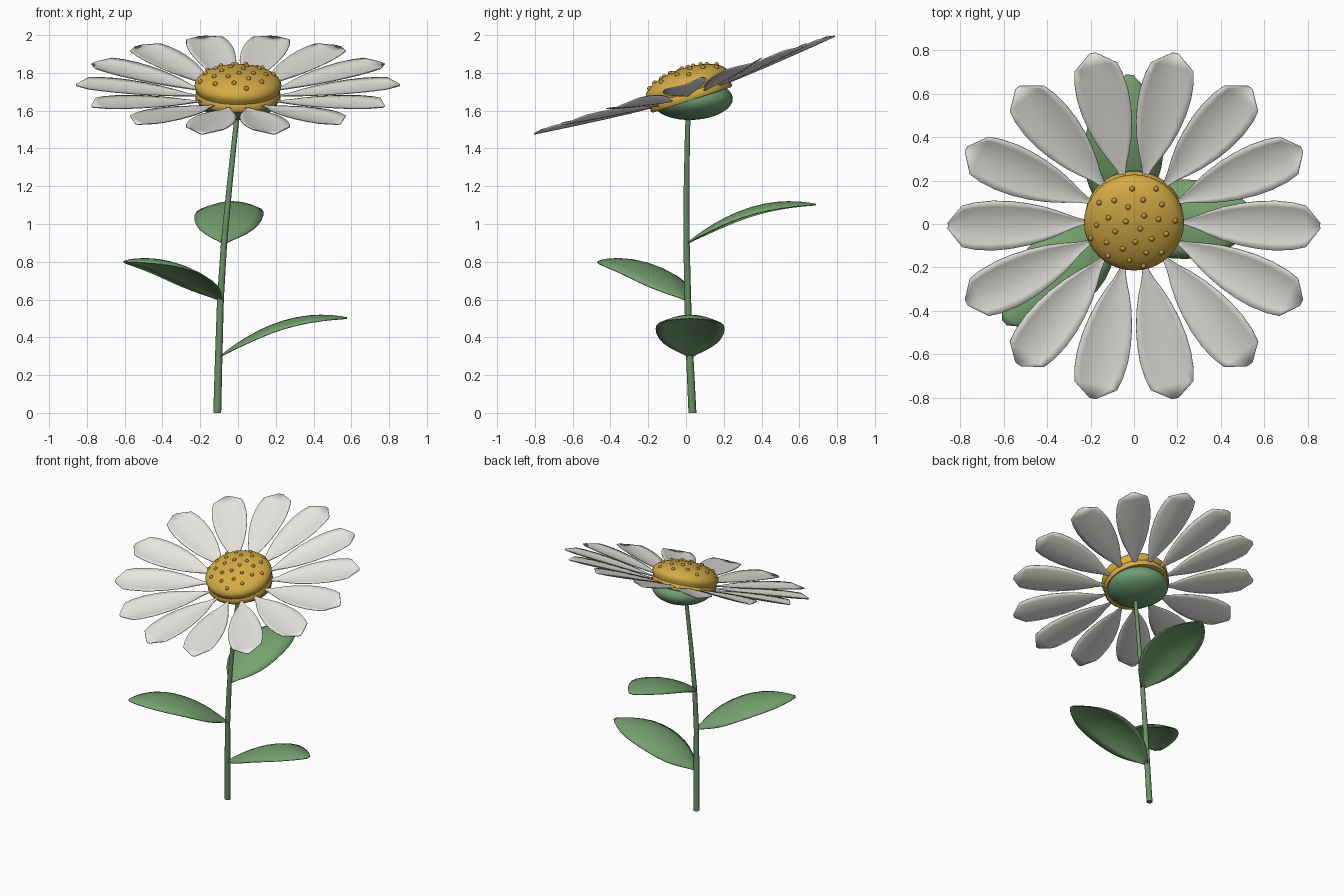
import bpy, bmesh, math
from mathutils import Matrix, Vector

if "Cube" in bpy.data.objects:
    bpy.data.objects.remove(bpy.data.objects["Cube"])


def material(name, rgb):
    m = bpy.data.materials.new(name)
    m.diffuse_color = (*rgb, 1)
    m.use_nodes = True
    m.node_tree.nodes["Principled BSDF"].inputs["Base Color"].default_value = m.diffuse_color
    return m


WHITE = material("petal white", (0.80, 0.79, 0.75))
GOLD = material("disc gold", (0.66, 0.41, 0.06))
DARK_GOLD = material("floret gold", (0.50, 0.30, 0.045))
LEAF = material("leaf green", (0.18, 0.36, 0.16))
STEM = material("stem green", (0.14, 0.29, 0.13))
CALYX = material("calyx green", (0.16, 0.35, 0.17))

# Flower head frame: tilted forward towards -y
TILT = math.radians(18)
HEAD = Matrix.Translation((0, 0.003, 1.70)) @ Matrix.Rotation(TILT, 4, 'X')


def finish(bm, name, mat, matrix=Matrix(), angle=50):
    bmesh.ops.recalc_face_normals(bm, faces=bm.faces)
    mesh = bpy.data.meshes.new(name)
    bm.to_mesh(mesh)
    bm.free()
    ob = bpy.data.objects.new(name, mesh)
    bpy.context.collection.objects.link(ob)
    mesh.materials.append(mat)
    ob.matrix_world = matrix
    bpy.ops.object.select_all(action='DESELECT')
    ob.select_set(True)
    bpy.context.view_layer.objects.active = ob
    bpy.ops.object.shade_smooth_by_angle(angle=math.radians(angle))
    return ob


def blade(name, outline, rise, drop, thickness, mat, matrix):
    """Arched blade along +x; outline holds (distance, half width)."""
    bm = bmesh.new()
    widest = max(w for _, w in outline)
    steps = [i / 4 for i in range(-4, 5)]
    rows = []
    for d, w in outline:
        rows.append([bm.verts.new((d, w * s, rise(d) - drop * (w / widest) * s * s))
                     for s in steps])
    for a, b in zip(rows, rows[1:]):
        for i in range(len(steps) - 1):
            bm.faces.new((a[i], b[i], b[i + 1], a[i + 1]))
    ob = finish(bm, name, mat, matrix)
    # make the blade's upper side the outside
    if ob.data.polygons[0].normal.z < 0:
        ob.data.flip_normals()
    mod = ob.modifiers.new("thickness", 'SOLIDIFY')
    mod.thickness = thickness
    mod.offset = 0
    return ob


def lathe(name, profile, mat, matrix, sides=40):
    bm = bmesh.new()
    vs = [bm.verts.new((r, 0, z)) for r, z in profile]
    es = [bm.edges.new(p) for p in zip(vs, vs[1:])]
    bmesh.ops.spin(bm, geom=vs + es, axis=(0, 0, 1), cent=(0, 0, 0),
                   steps=sides, angle=math.tau, use_duplicate=False)
    bmesh.ops.remove_doubles(bm, verts=bm.verts, dist=1e-4)
    return finish(bm, name, mat, matrix)


# Petals: fourteen cupped blades around the tilted head, pointed at the root
petal_outline = [(0.19, 0.006), (0.23, 0.012), (0.28, 0.028), (0.34, 0.055),
                 (0.41, 0.081), (0.49, 0.102), (0.57, 0.115), (0.65, 0.120),
                 (0.73, 0.114), (0.79, 0.100), (0.856, 0.014)]
for i in range(14):
    blade("petal", petal_outline, lambda d: -0.024 + 0.06 * (max(d - 0.2, 0) / 0.656) ** 1.2,
          -0.022, 0.005, WHITE, HEAD @ Matrix.Rotation(math.tau * i / 14, 4, 'Z'))

# Flower centre: short collar under a flattened dome
R, H, Z0 = 0.23, 0.094, 0.03
disc = [(0, -0.05), (0.219, -0.05), (0.226, -0.04), (0.224, -0.015), (0.218, -0.005)]
disc += [(R * math.cos(a), Z0 + H * math.sin(a))
         for a in [math.radians(-15 + 105 * k / 14) for k in range(14)]]
disc.append((0, Z0 + H))
lathe("flower_centre", disc, GOLD, HEAD @ Matrix.Translation((0, 0.014, 0)))

# Florets: small beads in a spiral over the dome
bm = bmesh.new()
for i in range(26):
    r = 0.21 * math.sqrt((i + 0.5) / 26)
    a = i * 2.39996
    z = Z0 + H * math.sqrt(1 - (r / R) ** 2)
    bmesh.ops.create_uvsphere(bm, u_segments=10, v_segments=6, radius=0.013,
                              matrix=Matrix.Translation((r * math.cos(a), r * math.sin(a) + 0.014, z)))
finish(bm, "florets", DARK_GOLD, HEAD)

# Calyx: flattened ball under the head, level rather than tilted
bm = bmesh.new()
bmesh.ops.create_uvsphere(bm, u_segments=32, v_segments=16, radius=1)
finish(bm, "calyx", CALYX, Matrix.Translation((0, 0.036, 1.655))
       @ Matrix.Rotation(math.radians(3), 4, 'X') @ Matrix.Diagonal((0.212, 0.212, 0.104, 1)))

# Stem: tapered curved tube
path = [(-0.11, 0.034, 0), (-0.102, 0.020, 0.3), (-0.093, 0.009, 0.6),
        (-0.074, 0.003, 0.9), (-0.045, 0.003, 1.2), (-0.013, 0.008, 1.5),
        (0, 0.015, 1.62)]
bm = bmesh.new()
rings = []
for x, y, z in path:
    r = 0.021 - 0.005 * z
    rings.append([bm.verts.new((x + r * math.cos(a), y + r * math.sin(a), z))
                  for a in [math.tau * k / 12 for k in range(12)]])
for a, b in zip(rings, rings[1:]):
    for k in range(12):
        bm.faces.new((a[k], a[(k + 1) % 12], b[(k + 1) % 12], b[k]))
bm.faces.new(rings[0])
bm.faces.new(rings[-1])
finish(bm, "stem", STEM)

# Leaves: three arched blades up the stem, as (root, heading in degrees, length)
leaf_shape = [(0, 0.04), (0.05, 0.22), (0.10, 0.42), (0.16, 0.62), (0.23, 0.79),
              (0.31, 0.91), (0.40, 0.98), (0.50, 1.0), (0.60, 0.97), (0.70, 0.88),
              (0.79, 0.73), (0.88, 0.51), (0.95, 0.29), (1, 0.08)]
for root, heading, length in [((-0.10, 0.022, 0.295), 0, 0.677),
                              ((-0.09, 0.009, 0.595), 222.5, 0.685),
                              ((-0.074, 0.003, 0.896), 85.5, 0.685)]:
    blade("leaf", [(d * length, w * 0.182) for d, w in leaf_shape],
          lambda d: 0.222 * (1 - ((d / length - 0.8) / 0.8) ** 2), 0.042, 0.006, LEAF,
          Matrix.Translation(Vector(root)) @ Matrix.Rotation(math.radians(heading), 4, 'Z'))
